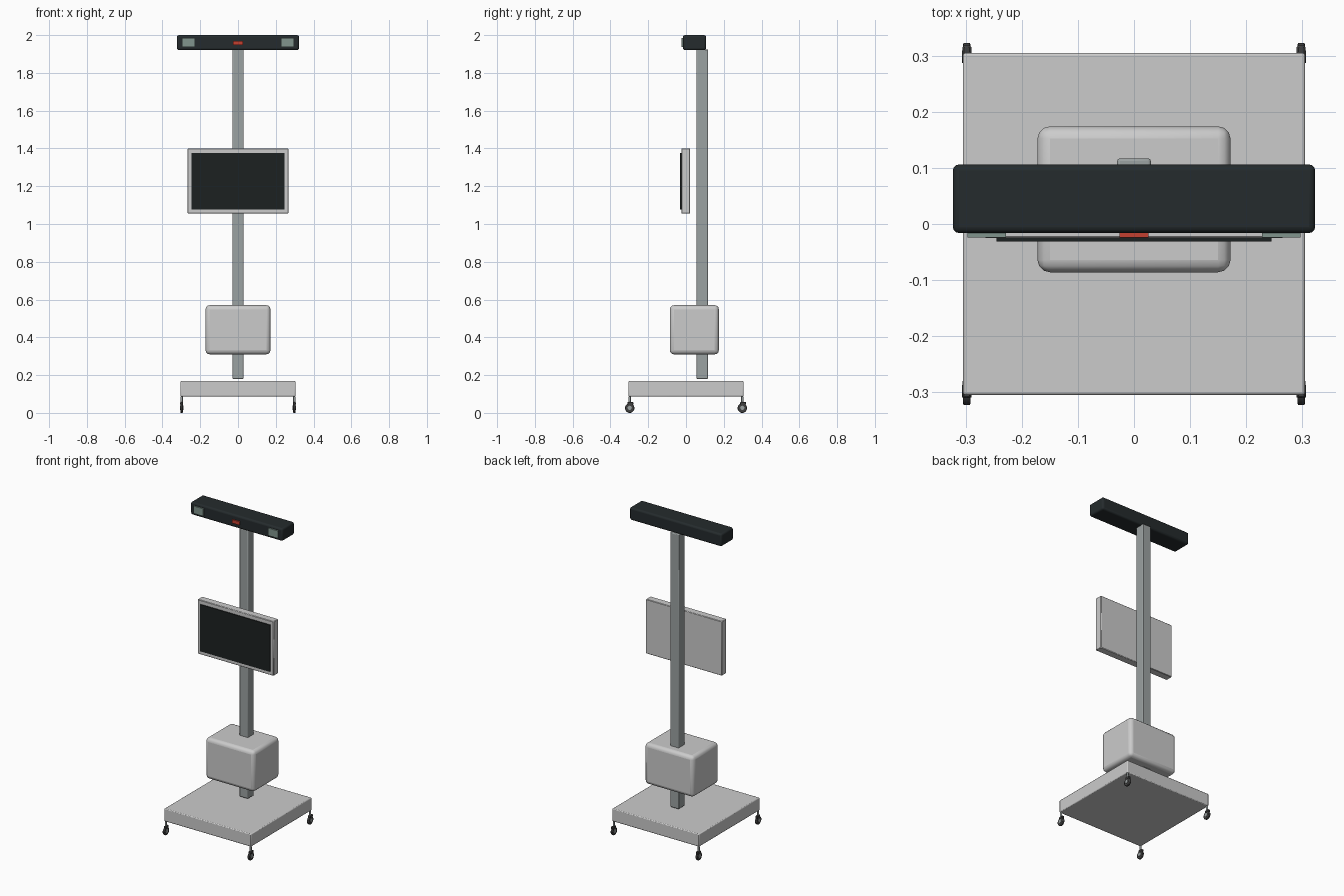
import bpy, bmesh, math
from mathutils import Matrix

if "Cube" in bpy.data.objects:
    bpy.data.objects.remove(bpy.data.objects["Cube"])


def material(name, rgb):
    m = bpy.data.materials.new(name)
    m.diffuse_color = (*rgb, 1)
    m.use_nodes = True
    m.node_tree.nodes["Principled BSDF"].inputs["Base Color"].default_value = m.diffuse_color
    return m


BLACK = material("black_plastic", (0.018, 0.024, 0.026))
GLASS = material("screen_glass", (0.012, 0.015, 0.015))
LENS = material("lens_glass", (0.22, 0.30, 0.27))
RED = material("red_indicator", (0.55, 0.05, 0.03))
RUBBER = material("rubber", (0.05, 0.05, 0.05))
STEEL = material("steel", (0.33, 0.36, 0.36))


def finish(name, bm, mat=None, bevel=0, segments=1):
    mesh = bpy.data.meshes.new(name)
    bm.to_mesh(mesh)
    bm.free()
    ob = bpy.data.objects.new(name, mesh)
    bpy.context.collection.objects.link(ob)
    if mat:
        mesh.materials.append(mat)
    if bevel:
        mod = ob.modifiers.new("bevel", "BEVEL")
        mod.width, mod.segments = bevel, segments
    bpy.ops.object.select_all(action="DESELECT")
    bpy.context.view_layer.objects.active = ob
    ob.select_set(True)
    bpy.ops.object.shade_smooth_by_angle(angle=math.radians(35))
    return ob


def box(name, x, y, z, mat=None, bevel=0, segments=1):
    """Box from (min, max) ranges on each axis."""
    bm = bmesh.new()
    size = [r[1] - r[0] for r in (x, y, z)]
    mid = [sum(r) / 2 for r in (x, y, z)]
    bmesh.ops.create_cube(bm, size=1, matrix=Matrix.Translation(mid) @ Matrix.Diagonal((*size, 1)))
    return finish(name, bm, mat, bevel, segments)


def cylinder(name, centre, radius, depth, axis, mat, bevel=0):
    bm = bmesh.new()
    turn = Matrix.Rotation(math.pi / 2, 4, "Y") if axis == "X" else Matrix()
    bmesh.ops.create_cone(bm, cap_ends=True, segments=24, radius1=radius, radius2=radius,
                          depth=depth, matrix=Matrix.Translation(centre) @ turn)
    ob = finish(name, bm, mat)
    if bevel:
        mod = ob.modifiers.new("bevel", "BEVEL")
        mod.width, mod.segments = bevel, 2
    return ob


# Base, column and equipment box
box("base", (-0.305, 0.305), (-0.305, 0.305), (0.087, 0.168), None, 0.005, 2)
box("column", (-0.03, 0.03), (0.056, 0.117), (0.18, 1.925), STEEL, 0.005, 2)
box("equipment_box", (-0.172, 0.172), (-0.086, 0.174), (0.31, 0.57), None, 0.022, 3)

# Monitor
box("monitor_housing", (-0.267, 0.267), (-0.025, 0.022), (1.055, 1.40), None, 0.003)
box("monitor_screen", (-0.245, 0.245), (-0.031, -0.024), (1.078, 1.375), GLASS)

# Camera bar with windows and indicator
box("camera_bar", (-0.323, 0.323), (-0.016, 0.106), (1.92, 2.0), BLACK, 0.011, 3)
box("indicator", (-0.026, 0.026), (-0.024, -0.014), (1.948, 1.970), RED)
for side, s in (("left", -1), ("right", 1)):
    box("lens_" + side, sorted((s * 0.228, s * 0.297)), (-0.024, -0.014), (1.937, 1.984), LENS)

# Casters
for sx in (-1, 1):
    for sy in (-1, 1):
        tag = ("left" if sx < 0 else "right") + ("_front" if sy < 0 else "_back")
        x, y = sx * 0.298, sy * 0.298
        cylinder("caster_wheel_" + tag, (x, y, 0.025), 0.025, 0.013, "X", RUBBER, 0.003)
        cylinder("caster_hub_" + tag, (x, y, 0.027), 0.011, 0.017, "X", STEEL)
        box("caster_fork_" + tag, (x - 0.008, x + 0.008), (y - 0.012, y + 0.020),
            (0.042, 0.058), RUBBER, 0.003)
        cylinder("caster_stem_" + tag, (x, y, 0.068), 0.006, 0.038, "Z", STEEL)
